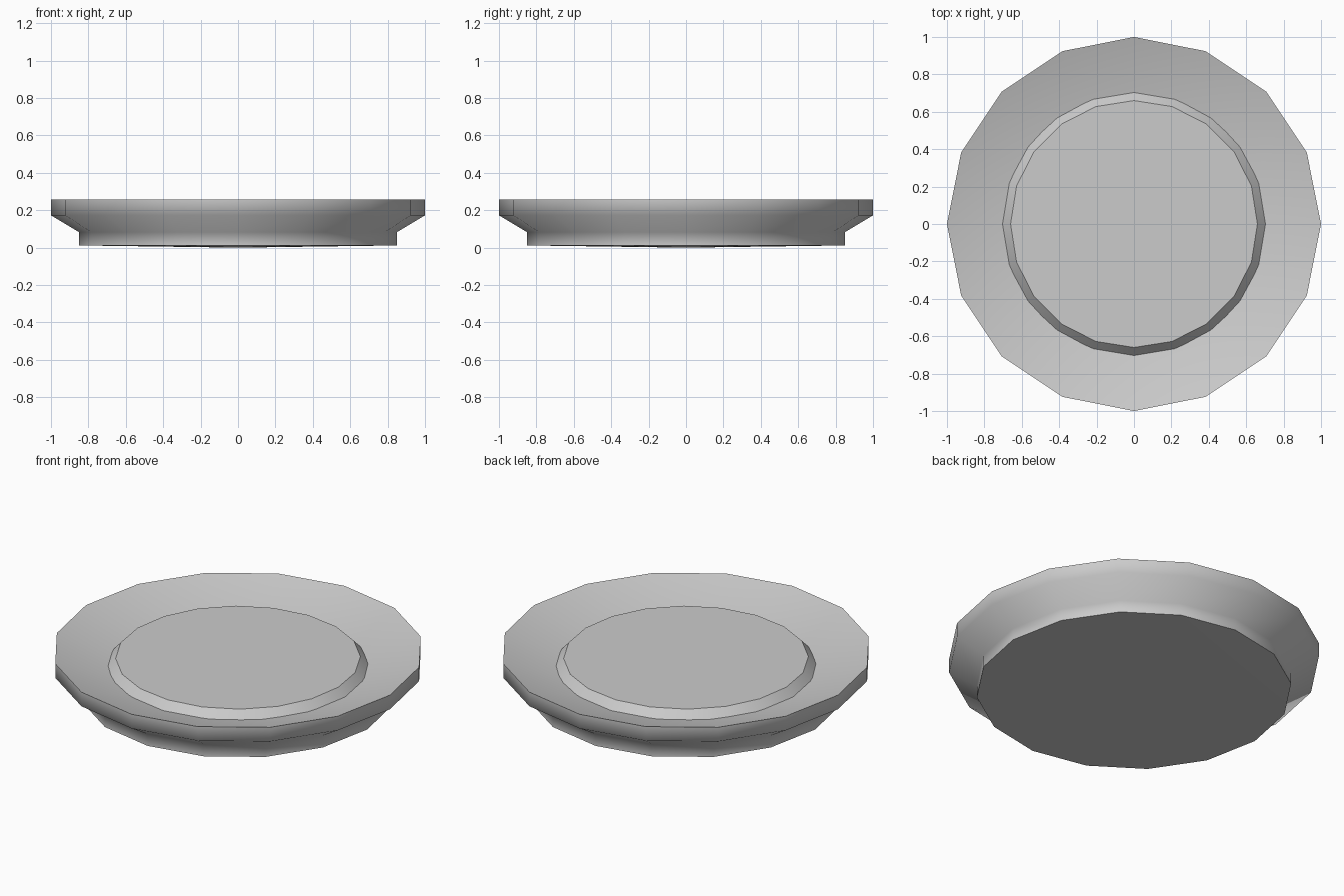
import bpy, bmesh, math

if "Cube" in bpy.data.objects:
    bpy.data.objects.remove(bpy.data.objects["Cube"])


def lathe(name, profile, sides, smooth_deg):
    """Revolve (radius, z) points around z; radius 0 becomes a single pole."""
    bm = bmesh.new()
    rings = []
    for r, z in profile:
        n = 1 if r == 0 else sides
        rings.append([bm.verts.new((r * math.cos(math.tau * i / sides),
                                    r * math.sin(math.tau * i / sides), z))
                      for i in range(n)])
    for a, b in zip(rings, rings[1:]):
        for i in range(sides):
            j = (i + 1) % sides
            if len(a) == 1:
                bm.faces.new((a[0], b[j], b[i]))
            elif len(b) == 1:
                bm.faces.new((a[i], a[j], b[0]))
            else:
                bm.faces.new((a[i], a[j], b[j], b[i]))
    bmesh.ops.recalc_face_normals(bm, faces=bm.faces)
    mesh = bpy.data.meshes.new(name)
    bm.to_mesh(mesh)
    bm.free()
    obj = bpy.data.objects.new(name, mesh)
    bpy.context.collection.objects.link(obj)
    bpy.ops.object.select_all(action='DESELECT')
    obj.select_set(True)
    bpy.context.view_layer.objects.active = obj
    bpy.ops.object.shade_smooth_by_angle(angle=math.radians(smooth_deg))
    return obj


# Dish: foot, flared underside, rim wall and inward-sloping top
lathe("dish", [(0, 0), (0.85, 0.012), (0.85, 0.083), (1, 0.173), (1, 0.257),
               (0.62, 0.14), (0, 0.11)], 16, 65)

# Raised centre disc with a bevelled edge, sunk into the dish
lathe("centre_disc", [(0, 0.125), (0.74, 0.125), (0.66, 0.213), (0, 0.213)], 20, 35)
